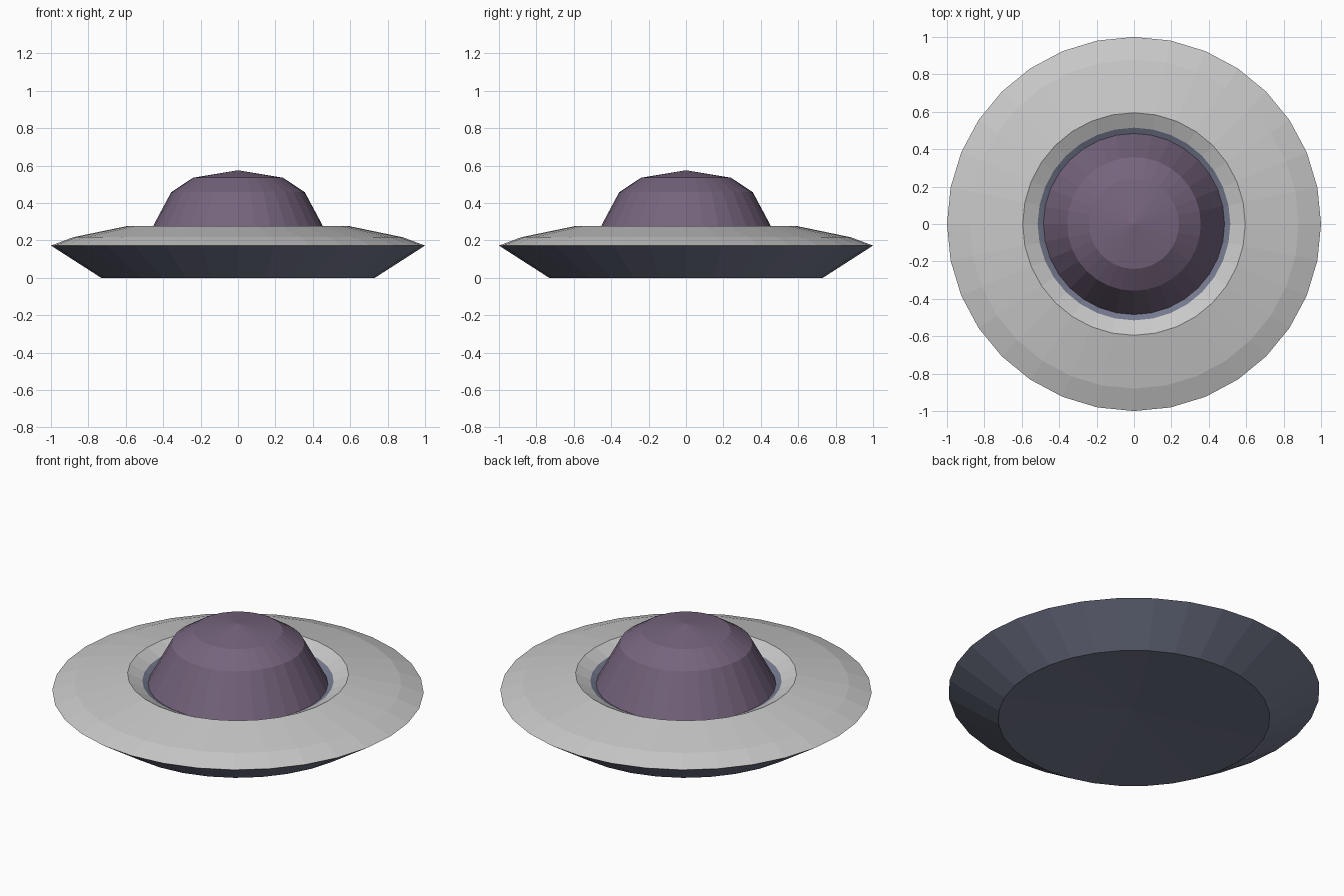
import bpy, bmesh, math

SIDES = 32

cube = bpy.data.objects.get("Cube")
if cube:
    bpy.data.objects.remove(cube, do_unlink=True)


def material(name, rgb):
    mat = bpy.data.materials.new(name)
    mat.use_nodes = True
    mat.diffuse_color = (*rgb, 1)
    mat.node_tree.nodes["Principled BSDF"].inputs["Base Color"].default_value = (*rgb, 1)
    return mat


def lathe(name, profile, mat):
    """Turn (radius, height) points around z; radius 0 closes to a point.
    Listing the points from bottom outside to top gives outward normals."""
    bm = bmesh.new()
    rings = []
    for r, z in profile:
        if r == 0:
            rings.append([bm.verts.new((0, 0, z))] * SIDES)
        else:
            angles = [2 * math.pi * i / SIDES for i in range(SIDES)]
            rings.append([bm.verts.new((r * math.cos(a), r * math.sin(a), z)) for a in angles])
    for low, high in zip(rings, rings[1:]):
        for i in range(SIDES):
            j = (i + 1) % SIDES
            corners = [low[i], low[j], high[j], high[i]]
            bm.faces.new(list(dict.fromkeys(corners)))
    mesh = bpy.data.meshes.new(name)
    bm.to_mesh(mesh)
    bm.free()
    mesh.materials.append(mat)
    obj = bpy.data.objects.new(name, mesh)
    bpy.context.collection.objects.link(obj)
    return obj


grey = material("light grey metal", (0.58, 0.58, 0.58))
slate = material("blue grey slate", (0.175, 0.19, 0.27))
purple = material("dusky purple", (0.18, 0.128, 0.205))

# Underside of the saucer, with a shallow hollow in the middle
lathe("lower_hull", [(0, 0.05), (0.732, 0), (1, 0.172)], slate)

# Upper deck with its gently sloping inner lip
lathe("upper_deck", [(1, 0.172), (0.88, 0.217), (0.595, 0.276), (0.515, 0.236)], grey)

# Shallow dish under the canopy
lathe("cockpit_dish", [(0.515, 0.236), (0.47, 0.212), (0.4, 0.19), (0, 0.17)], slate)

# Faceted canopy
lathe("dome", [(0.492, 0.205), (0.357, 0.458), (0.24, 0.535), (0, 0.575)], purple)
